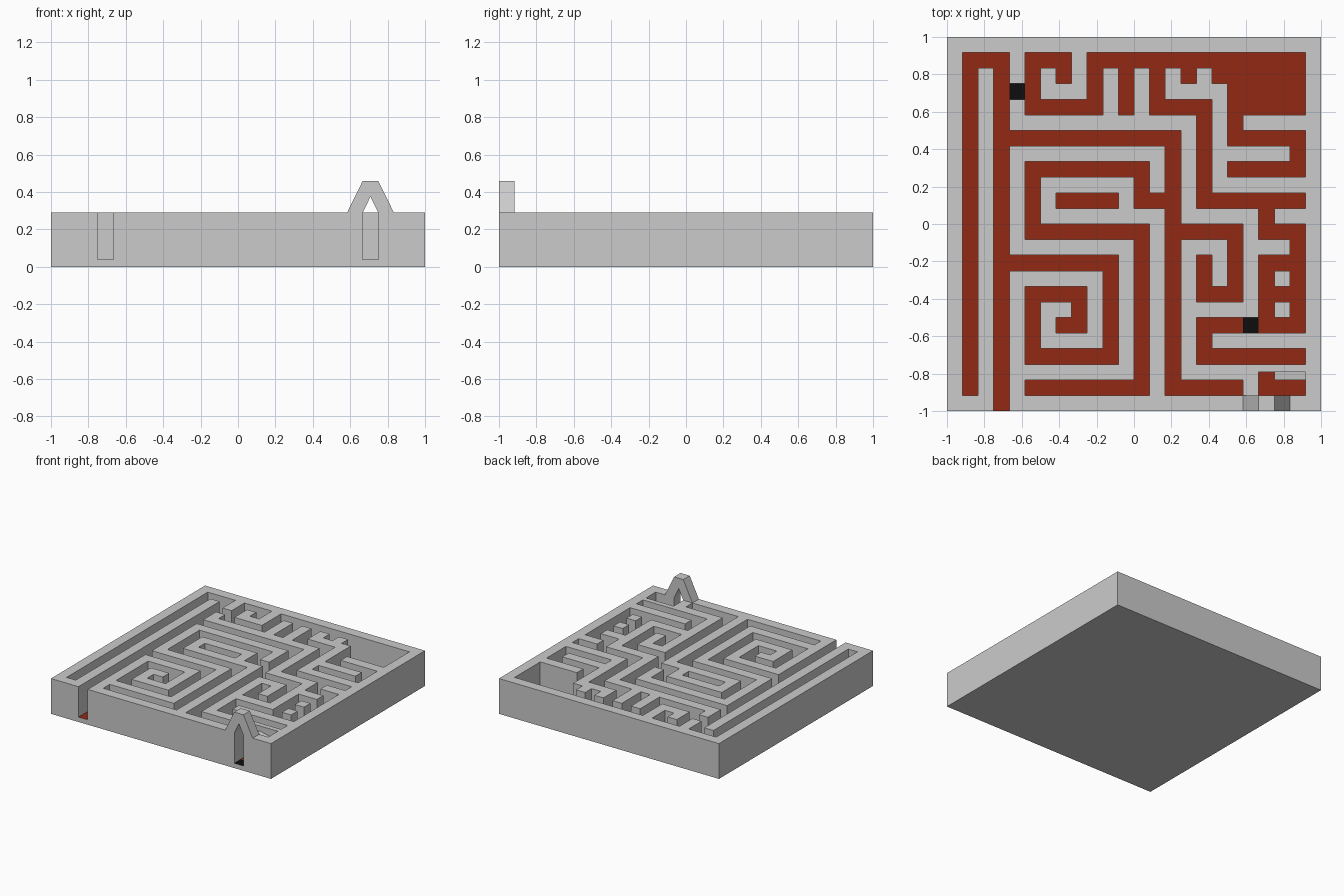
import bpy, bmesh

if "Cube" in bpy.data.objects:
    bpy.data.objects.remove(bpy.data.objects["Cube"])

C = 2 / 24                      # maze cell size
TOP, FLOOR = 0.29, 0.04
xs = [-1 + C * i for i in range(25)]
# row 21 is split in two halves to make room for the ledge by the gate
ys = [1 - C * i for i in range(22)] + [1 - C * 21.5, 1 - C * 22, 1 - C * 23, -1]
cells = {}                      # (row, column) -> floor colour; all other cells are wall


def carve(c0, r0, c1, r1, kind="red"):
    fine = sorted(r + (r > 21) for r in (r0, r1))
    for r in range(fine[0], fine[1] + 1):
        for c in range(min(c0, c1), max(c0, c1) + 1):
            cells[r, c] = kind


def corridor(c, r, *turns):
    # start cell, then alternately the next column and the next row
    for i, t in enumerate(turns):
        nc, nr = (t, r) if i % 2 == 0 else (c, t)
        carve(c, r, nc, nr)
        c, r = nc, nr


# Left side and exit
corridor(1, 22, 1, 1, 3, 23)
# Long winding corridor, its island and the square spiral
corridor(3, 6, 14, 10, 12, 8, 5, 12, 12, 22, 5)
corridor(7, 10, 10)
corridor(3, 14, 10, 20, 5, 16, 8, 18, 7)
# Centre column and hook
corridor(14, 10, 14, 22, 18)
corridor(14, 12, 18, 16, 16, 14)
# Back row with short side branches
corridor(7, 2, 7, 1, 5, 4, 9, 1, 22)
corridor(11, 1, 11, 4)
corridor(15, 1, 15, 2)
corridor(13, 1, 13, 4, 16, 10, 22)
# Open room and the corridor out of it
carve(18, 1, 22, 4)
corridor(17, 2, 18)
corridor(18, 4, 18, 6, 22, 8, 18)
# Right side loops
corridor(20, 10, 20, 12, 22, 14, 20, 18, 22, 14)
corridor(20, 16, 22)
corridor(20, 18, 16, 20, 22)
# Gate passage with the half row behind it
corridor(20, 22, 22)
for col in (20, 21, 22):
    cells[22, col] = "red"
# Black tiles
for col, row in ((4, 3), (19, 18), (20, 23)):
    carve(col, row, col, row, "black")


def height(r, c):
    if 0 <= r < 25 and 0 <= c < 24:
        return FLOOR if (r, c) in cells else TOP
    return 0


def make(name, quads, color=None):
    bm = bmesh.new()
    for q in quads:
        bm.faces.new([bm.verts.new(p) for p in q])
    bmesh.ops.remove_doubles(bm, verts=bm.verts, dist=1e-5)
    me = bpy.data.meshes.new(name)
    bm.to_mesh(me)
    bm.free()
    ob = bpy.data.objects.new(name, me)
    bpy.context.collection.objects.link(ob)
    if color:
        mat = bpy.data.materials.new(name + "_colour")
        mat.diffuse_color = color
        mat.use_nodes = True
        mat.node_tree.nodes["Principled BSDF"].inputs["Base Color"].default_value = mat.diffuse_color
        me.materials.append(mat)
    return ob


def prism(name, profile, y0, y1):
    # x-z profile, counter-clockwise seen from the front, extruded along y
    n = len(profile)
    front = [(x, y0, z) for x, z in profile]
    back = [(x, y1, z) for x, z in profile]
    sides = [(front[i], back[i], back[(i + 1) % n], front[(i + 1) % n]) for i in range(n)]
    return make(name, [front, back[::-1]] + sides)


# Walls with base, and the two floor colours
faces = {"wall": [], "red": [], "black": []}
for r in range(25):
    for c in range(24):
        x0, x1, y1, y0 = xs[c], xs[c + 1], ys[r], ys[r + 1]
        h = height(r, c)
        faces[cells.get((r, c), "wall")].append(
            [(x0, y0, h), (x1, y0, h), (x1, y1, h), (x0, y1, h)])
        edges = [((x0, y0), (x1, y0), r + 1, c), ((x1, y0), (x1, y1), r, c + 1),
                 ((x1, y1), (x0, y1), r - 1, c), ((x0, y1), (x0, y0), r, c - 1)]
        for a, b, rr, cc in edges:
            low = height(rr, cc)
            if low < h:
                faces["wall"].append([(*a, low), (*b, low), (*b, h), (*a, h)])
faces["wall"].append([(-1, -1, 0), (-1, 1, 0), (1, 1, 0), (1, -1, 0)])
make("maze_walls", faces["wall"])
make("maze_floor", faces["red"], (0.29, 0.022, 0.007, 1))
make("marker_tiles", faces["black"], (0.004, 0.004, 0.004, 1))

# Sloping ledge inside the gate
prism("sloped_ledge", [(xs[21], FLOOR), (xs[23], FLOOR), (xs[23], 0.21), (xs[21], 0.25)],
      ys[23], ys[22])

# Pointed arch over the gate
m = (xs[20] + xs[21]) / 2
prism("gate_arch", [(xs[19], TOP), (xs[20], TOP), (m, 0.375), (xs[21], TOP),
                    (xs[22], TOP), (xs[21], 0.46), (xs[20], 0.46)], -1, -1 + C)
